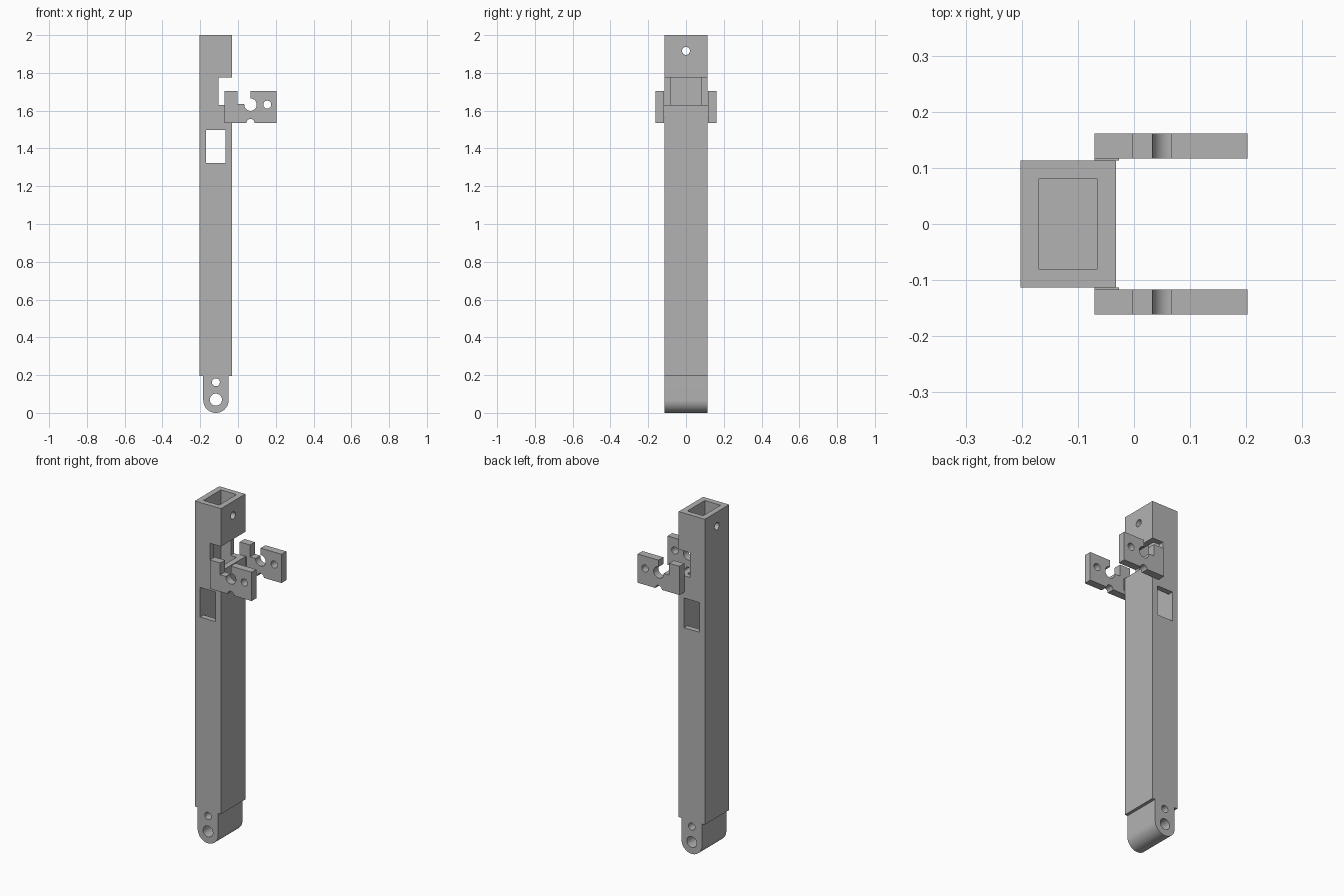
import bpy, bmesh, math
from mathutils import Matrix

cube = bpy.data.objects.get("Cube")
if cube:
    bpy.data.objects.remove(cube, do_unlink=True)

grey = bpy.data.materials.new("plain grey")
grey.use_nodes = True
colour = (0.45, 0.45, 0.45, 1)
grey.diffuse_color = colour
grey.node_tree.nodes["Principled BSDF"].inputs["Base Color"].default_value = colour


def finish(name, bm):
    bmesh.ops.recalc_face_normals(bm, faces=bm.faces)
    mesh = bpy.data.meshes.new(name)
    bm.to_mesh(mesh)
    bm.free()
    mesh.materials.append(grey)
    obj = bpy.data.objects.new(name, mesh)
    bpy.context.collection.objects.link(obj)
    return obj


def box(name, x, y, z):
    """Box from (low, high) ranges."""
    bm = bmesh.new()
    bmesh.ops.create_cube(bm, size=1)
    for v in bm.verts:
        v.co = [r[0] if c < 0 else r[1] for c, r in zip(v.co, (x, y, z))]
    return finish(name, bm)


def rod(name, centre, radius, length, axis):
    bm = bmesh.new()
    turn = Matrix.Rotation(math.pi / 2, 4, "X" if axis == "Y" else "Y")
    bmesh.ops.create_cone(bm, cap_ends=True, segments=48, radius1=radius,
                          radius2=radius, depth=length,
                          matrix=Matrix.Translation(centre) @ turn)
    return finish(name, bm)


def select(obj):
    bpy.ops.object.select_all(action="DESELECT")
    obj.select_set(True)
    bpy.context.view_layer.objects.active = obj


def carve(obj, cutters):
    select(obj)
    for cutter in cutters:
        mod = obj.modifiers.new("cut", "BOOLEAN")
        mod.operation = "DIFFERENCE"
        mod.solver = "EXACT"
        mod.object = cutter
        bpy.ops.object.modifier_apply(modifier=mod.name)
        bpy.data.objects.remove(cutter, do_unlink=True)
    bpy.ops.object.shade_smooth_by_angle(angle=math.radians(30))


HALF = 0.1135            # half depth of the tube
MID = -0.117             # tube axis in x
INNER = (-0.169, -0.066)

# Hollow square tube with window, side notch and pin hole
tube = box("tube", (-0.2025, -0.032), (-HALF, HALF), (0.195, 2))
carve(tube, [
    box("bore", INNER, (-0.081, 0.081), (0.196, 2.1)),
    box("window", INNER, (-0.3, 0.3), (1.323, 1.498)),
    box("notch", (-0.104, 0.1), (-0.3, 0.3), (1.63, 1.776)),
    rod("pin_hole", (MID, 0, 1.916), 0.021, 0.5, "X"),
])

# Rounded foot with two pivot holes
R = 0.067
bm = bmesh.new()
outline = [(MID + R, 0.195), (MID - R, 0.195)]
outline += [(MID - R * math.cos(math.pi * i / 24), R - R * math.sin(math.pi * i / 24))
            for i in range(25)]
face = bm.faces.new([bm.verts.new((x, -HALF, z)) for x, z in outline])
grown = bmesh.ops.extrude_face_region(bm, geom=[face])["geom"]
bmesh.ops.translate(bm, vec=(0, 2 * HALF, 0),
                    verts=[g for g in grown if isinstance(g, bmesh.types.BMVert)])
foot = finish("foot", bm)
carve(foot, [
    rod("pivot_hole", (MID, 0, 0.07), 0.032, 0.5, "Y"),
    rod("upper_hole", (MID, 0, 0.162), 0.021, 0.5, "Y"),
])

# Pair of slotted side plates, each on a thin pad
for side, label in ((-1, "front"), (1, "back")):
    def span(a, b):
        return tuple(sorted((side * a, side * b)))

    plate = box(label + "_plate", (-0.0705, 0.2025), span(0.117, 0.1615), (1.535, 1.705))
    carve(plate, [
        box("slot", (-0.003, 0.066), (-0.3, 0.3), (1.635, 1.8)),
        rod("seat", (0.066, 0, 1.632), 0.033, 0.6, "Y"),
        rod("bolt_hole", (0.155, 0, 1.632), 0.021, 0.6, "Y"),
        rod("bottom_groove", (0.066, 0, 1.535), 0.021, 0.6, "Y"),
    ])
    box(label + "_pad", (-0.0705, -0.027), span(HALF, 0.117), (1.56, 1.63))
